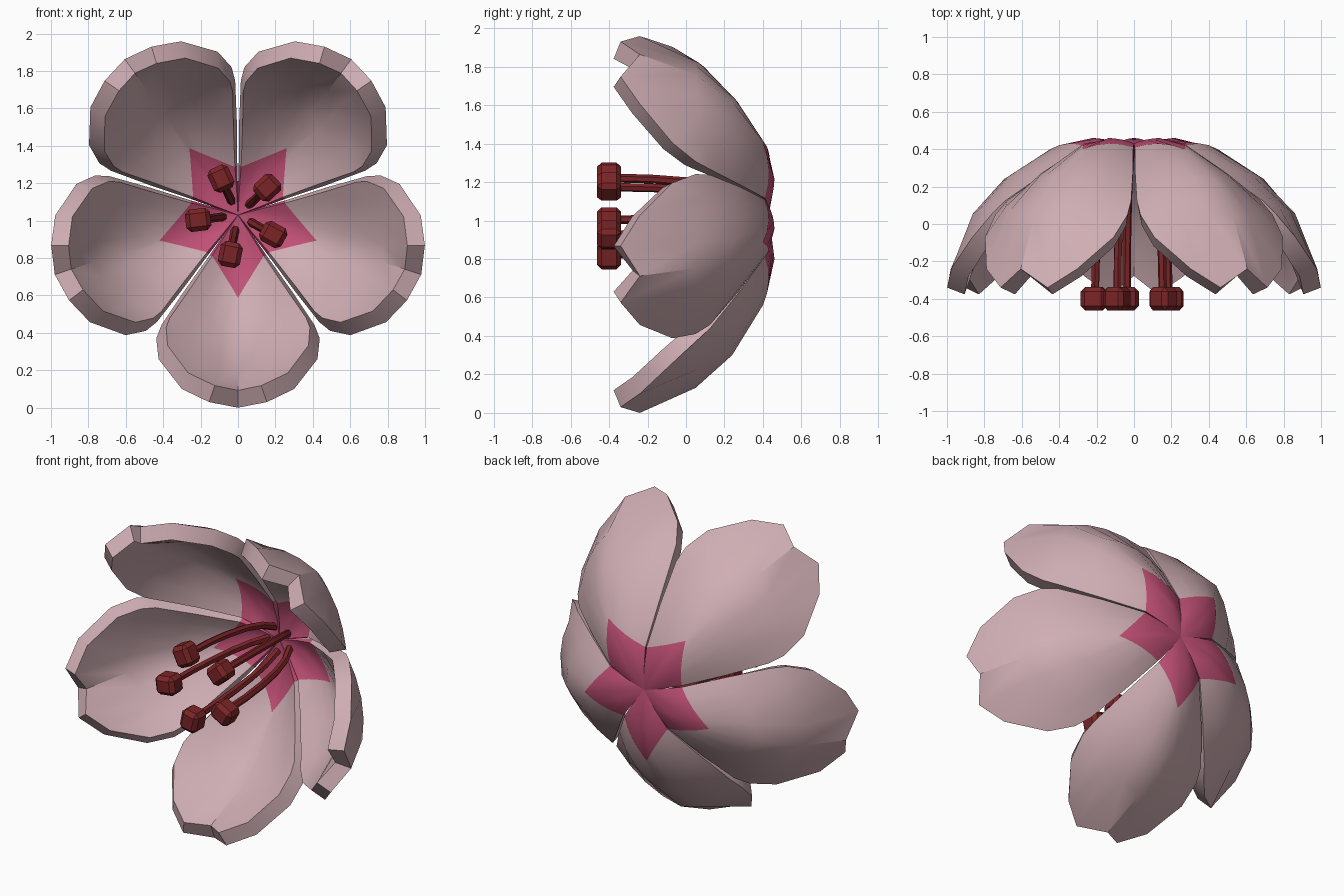
import bpy, bmesh
from math import radians, sin, cos
from mathutils import Vector, Matrix

cube = bpy.data.objects.get("Cube")
if cube:
    bpy.data.objects.remove(cube)

HUB = Vector((0, 0, 1.03))


def material(name, rgb):
    m = bpy.data.materials.new(name)
    m.use_nodes = True
    m.diffuse_color = (*rgb, 1)
    m.node_tree.nodes["Principled BSDF"].inputs["Base Color"].default_value = (*rgb, 1)
    return m


pale_pink = material("pale_pink", (0.62, 0.42, 0.45))
deep_pink = material("deep_pink", (0.53, 0.08, 0.18))
dark_red = material("dark_red", (0.2, 0.018, 0.02))


def add_object(name, data, mats, matrix=None):
    ob = bpy.data.objects.new(name, data)
    bpy.context.collection.objects.link(ob)
    for m in mats:
        data.materials.append(m)
    if matrix:
        ob.matrix_world = matrix
    return ob


def select_only(ob):
    bpy.ops.object.select_all(action='DESELECT')
    ob.select_set(True)
    bpy.context.view_layer.objects.active = ob


def spin(angle):
    # local x runs across the part, local z outward from the hub
    return Matrix.Translation(HUB) @ Matrix.Rotation(radians(90 - angle), 4, 'Y')


# Petal: (across, depth, outward) at the crease, middle and edge of each row
ROWS = [
    [(0, .43, 0)] * 3,
    [(0, .46, .23), (.05, .45, .17), (.08, .43, .11)],
    [(0, .40, .47), (.08, .43, .345), (.155, .41, .22)],
    [(0, .24, .73), (.18, .265, .60), (.29, .27, .41)],
    [(0, .05, .90), (.24, .07, .80), (.41, .125, .59)],
]
RIM = [(0, -.24, 1.03), (.155, -.34, 1.0), (.30, -.24, .93), (.425, -.07, .77), (.437, .05, .66)]


def resample(row):
    a, b, c = map(Vector, row)
    out = []
    for i in range(5):
        t = i / 4
        out.append(a * (1 - t) * (1 - 2 * t) + b * 4 * t * (1 - t) + c * t * (2 * t - 1))
    return out


def petal_mesh():
    bm = bmesh.new()
    grid = []
    for half in [resample(r) for r in ROWS] + [[Vector(p) for p in RIM]]:
        left = [Vector((-p.x, p.y, p.z)) for p in half[:0:-1]]
        grid.append([bm.verts.new(p) for p in left + half])
    for low, high in zip(grid, grid[1:]):
        for i in range(len(low) - 1):
            bm.faces.new((low[i], low[i + 1], high[i + 1], high[i]))
    bmesh.ops.remove_doubles(bm, verts=bm.verts[:], dist=0.0005)
    bm.normal_update()
    if sum(f.normal.y for f in bm.faces) < 0:
        bmesh.ops.reverse_faces(bm, faces=bm.faces[:])
        bm.normal_update()
    # thickness grows from the hub to the rim
    shell = {v: v.normal.copy() for v in bm.verts}
    by_co = {tuple(v.co): n for v, n in shell.items()}
    made = bmesh.ops.extrude_face_region(bm, geom=bm.faces[:], use_keep_orig=True)
    for v in made["geom"]:
        if isinstance(v, bmesh.types.BMVert):
            reach = Vector((v.co.x, v.co.z)).length
            v.co -= by_co[tuple(v.co)] * (0.004 + 0.096 * min(1, reach / 0.8))
    bmesh.ops.recalc_face_normals(bm, faces=bm.faces[:])
    # star point around the hub
    for f in bm.faces:
        c = f.calc_center_median()
        f.material_index = int(c.z + 1.61 * abs(c.x) < 0.47)
    me = bpy.data.meshes.new("petal")
    bm.to_mesh(me)
    bm.free()
    return me


for k in range(5):
    petal = add_object(f"petal_{k + 1}", petal_mesh(), (pale_pink, deep_pink), spin(-90 + 72 * k))
    select_only(petal)
    bpy.ops.object.shade_smooth_by_angle(angle=radians(30))

# Stamens: curved filament with a bevelled block at the end
PATH = [(.43, .08), (.32, .13), (.18, .165), (0, .19), (-.18, .205), (-.36, .21)]
for k in range(5):
    place = spin(-101 + 72 * k)
    cu = bpy.data.curves.new("filament", 'CURVE')
    cu.dimensions = '3D'
    cu.bevel_depth = 0.023
    cu.bevel_resolution = 1
    cu.use_fill_caps = True
    sp = cu.splines.new('POLY')
    sp.points.add(len(PATH) - 1)
    for pt, (y, r) in zip(sp.points, PATH):
        pt.co = (0, y, r, 1)
    filament = add_object(f"filament_{k + 1}", cu, (dark_red,), place)
    select_only(filament)
    bpy.ops.object.convert(target='MESH')
    bpy.ops.object.shade_flat()

    bm = bmesh.new()
    bmesh.ops.create_cube(bm, size=1)
    bmesh.ops.scale(bm, vec=(.12, .125, .135), verts=bm.verts[:])
    bmesh.ops.bevel(bm, geom=bm.edges[:], offset=0.024, segments=1, affect='EDGES')
    bmesh.ops.translate(bm, vec=(0, -.4, .215), verts=bm.verts[:])
    me = bpy.data.meshes.new("anther")
    bm.to_mesh(me)
    bm.free()
    add_object(f"anther_{k + 1}", me, (dark_red,), place)
